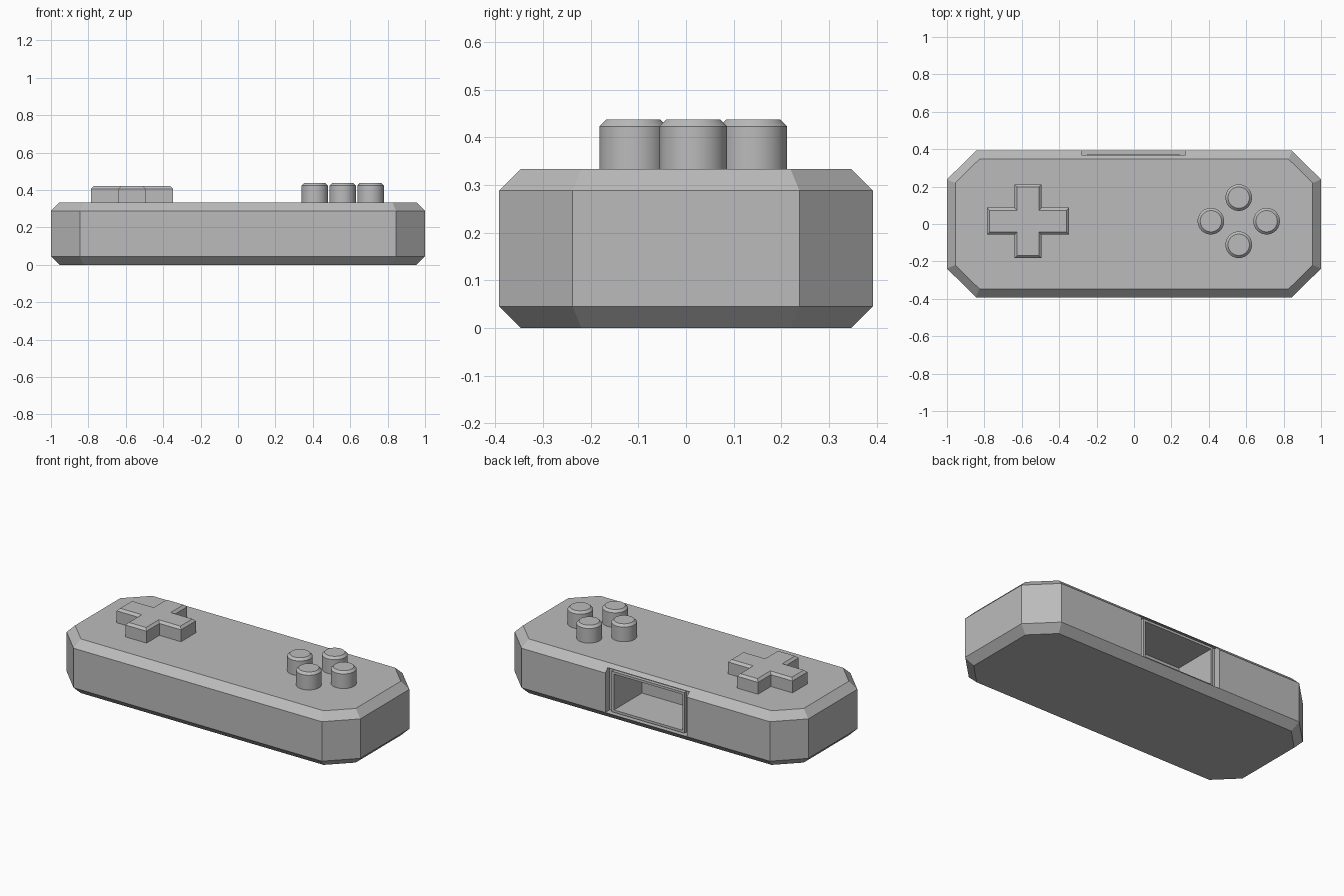
import bpy
import bmesh
import math

if "Cube" in bpy.data.objects:
    bpy.data.objects.remove(bpy.data.objects["Cube"], do_unlink=True)

grey = bpy.data.materials.new("plain grey")
grey.use_nodes = True
GREY = (0.5, 0.5, 0.5, 1)
grey.diffuse_color = GREY
grey.node_tree.nodes["Principled BSDF"].inputs["Base Color"].default_value = GREY


def finish(name, bm):
    bmesh.ops.recalc_face_normals(bm, faces=bm.faces)
    mesh = bpy.data.meshes.new(name)
    bm.to_mesh(mesh)
    bm.free()
    mesh.materials.append(grey)
    obj = bpy.data.objects.new(name, mesh)
    bpy.context.collection.objects.link(obj)
    return obj


def prism(name, outline, z0, z1, chamfer=0, both=False):
    """Extrude an outline upward and chamfer its rim."""
    bm = bmesh.new()
    base = bm.faces.new([bm.verts.new((x, y, z0)) for x, y in outline])
    ext = bmesh.ops.extrude_face_region(bm, geom=[base], use_keep_orig=True)
    for v in ext["geom"]:
        if isinstance(v, bmesh.types.BMVert):
            v.co.z = z1
    if chamfer:
        rims = (z0, z1) if both else (z1,)
        edges = [e for e in bm.edges
                 if any(all(abs(v.co.z - z) < 1e-5 for v in e.verts) for z in rims)]
        bmesh.ops.bevel(bm, geom=edges, offset=chamfer, segments=1,
                        profile=0.5, affect='EDGES')
    return finish(name, bm)


def box(name, x0, x1, y0, y1, z0, z1):
    return prism(name, [(x0, y0), (x1, y0), (x1, y1), (x0, y1)], z0, z1)


def cut(target, cutter):
    cutter.hide_render = True
    cutter.hide_viewport = True
    cutter.display_type = 'WIRE'
    mod = target.modifiers.new(cutter.name, 'BOOLEAN')
    mod.operation = 'DIFFERENCE'
    mod.solver = 'EXACT'
    mod.object = cutter


# Eight-sided body
corner = [(1, 0.238), (0.845, 0.392)]
quarter = corner + [(-x, y) for x, y in reversed(corner)]
outline = quarter + [(-x, -y) for x, y in quarter]
body = prism("body", outline, 0, 0.333, 0.045, both=True)

# Rear socket: shallow recess and deep cavity
cut(body, box("recess_cutter", -0.28, 0.275, 0.35, 0.5, 0.045, 0.312))
cut(body, box("cavity_cutter", -0.235, 0.23, 0.10, 0.4, 0.065, 0.285))

# Socket shell
shell = box("socket_shell", -0.25, 0.245, 0.34, 0.372, 0.05, 0.30)
cut(shell, box("shell_cutter", -0.235, 0.23, 0.3, 0.5, 0.065, 0.285))

# Direction pad
cx, cy, long_x, long_y, half = -0.567, 0.015, 0.219, 0.197, 0.072
arm = [(long_x, half), (half, half), (half, long_y)]
side = arm + [(-x, y) for x, y in reversed(arm)]
cross = side + [(-x, -y) for x, y in side]
prism("direction_pad", [(cx + x, cy + y) for x, y in cross], 0.32, 0.42, 0.014)

# Round buttons
for name, dx, dy in (("rear", 0, 1), ("front", 0, -1), ("left", 1, 0), ("right", -1, 0)):
    ring = [(0.56 + 0.149 * dx + 0.071 * math.cos(a),
             0.015 + 0.126 * dy + 0.071 * math.sin(a))
            for a in (math.tau * i / 48 for i in range(48))]
    button = prism(name + "_button", ring, 0.32, 0.437, 0.014)
    bpy.ops.object.select_all(action='DESELECT')
    button.select_set(True)
    bpy.context.view_layer.objects.active = button
    bpy.ops.object.shade_smooth_by_angle(angle=math.radians(30))
